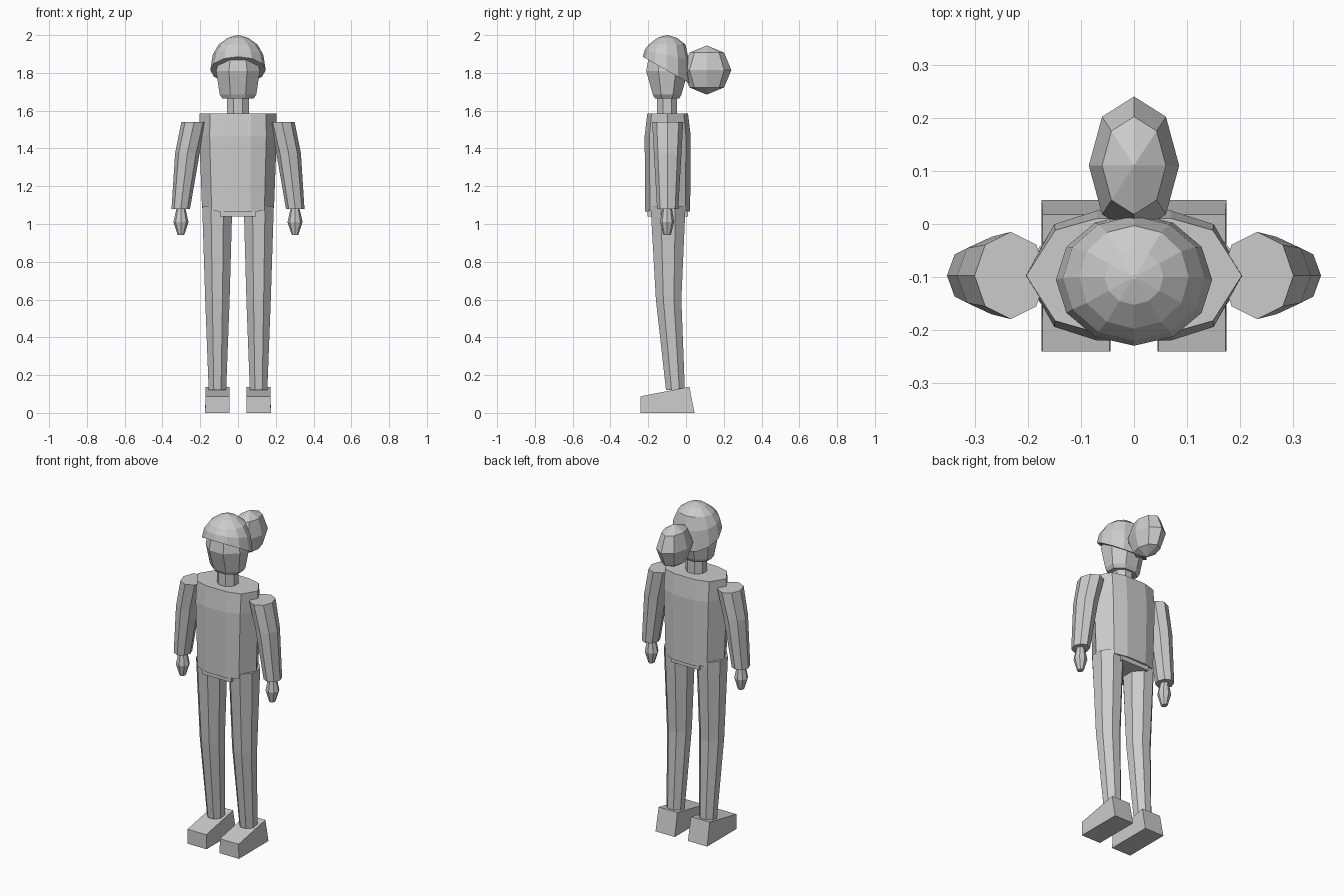
import bpy, bmesh, math
from mathutils import Matrix

if "Cube" in bpy.data.objects:
    bpy.data.objects.remove(bpy.data.objects["Cube"], do_unlink=True)

grey = bpy.data.materials.new("light_grey")
grey.use_nodes = True
grey.diffuse_color = (0.6, 0.6, 0.6, 1)
grey.node_tree.nodes["Principled BSDF"].inputs["Base Color"].default_value = (0.6, 0.6, 0.6, 1)

MID = -0.1  # body centre line in y


def finish(name, bm):
    bmesh.ops.recalc_face_normals(bm, faces=bm.faces)
    mesh = bpy.data.meshes.new(name)
    bm.to_mesh(mesh)
    bm.free()
    mesh.materials.append(grey)
    obj = bpy.data.objects.new(name, mesh)
    bpy.context.collection.objects.link(obj)
    return obj


def loft(name, rings, side=1):
    """Skin equal-length rings of points and cap both ends."""
    bm = bmesh.new()
    rows = [[bm.verts.new((side * x, y, z)) for x, y, z in ring] for ring in rings]
    n = len(rows[0])
    for a, b in zip(rows, rows[1:]):
        for i in range(n):
            j = (i + 1) % n
            bm.faces.new((a[i], a[j], b[j], b[i]))
    bm.faces.new(rows[0])
    bm.faces.new(rows[-1])
    return finish(name, bm)


def ring(z, cx, cy, rx, ry, count=8, turn=0.0):
    angles = [math.tau * (i + turn) / count for i in range(count)]
    return [(cx + rx * math.cos(a), cy + ry * math.sin(a), z) for a in angles]


def box_ring(z, x0, x1, y0, y1, z_back=None):
    zb = z if z_back is None else z_back
    return [(x0, y0, z), (x1, y0, z), (x1, y1, zb), (x0, y1, zb)]


# Torso: lens-shaped section, chest slightly fuller than the shoulders
def lens(z, sx, sy, drop=0.0):
    quarter = [(0.205, 0), (0.15, 0.087), (0.07, 0.11)]
    outline = (quarter + [(-x, y) for x, y in reversed(quarter)]
               + [(-x, -y) for x, y in quarter[1:]] + [(x, -y) for x, y in quarter[:0:-1]])
    return [(x * sx, MID + 0.003 + y * sy, z - drop * abs(y) / 0.11) for x, y in outline]


loft("torso", [lens(1.085, 0.93, 1.08, 0.02), lens(1.465, 1, 1.11), lens(1.585, 0.99, 0.98)])
loft("hips", [box_ring(1.04, -0.095, 0.095, -0.205, 0.01),
              box_ring(1.12, -0.095, 0.095, -0.205, 0.01)])

# Neck and head
loft("neck", [ring(1.56, 0, MID, 0.062, 0.058, turn=0.5), ring(1.70, 0, MID, 0.062, 0.058, turn=0.5)])
loft("head", [ring(1.665, 0, MID, 0.09, 0.07, turn=0.5),
              ring(1.685, 0, MID, 0.105, 0.082, turn=0.5),
              ring(1.81, 0, MID, 0.125, 0.12, turn=0.5),
              ring(1.91, 0, MID, 0.1, 0.1, turn=0.5),
              ring(1.95, 0, MID, 0.05, 0.05, turn=0.5)])

# Hair cap: dome whose rim slopes down toward the back
rim = [(x, y, 1.815 - 0.57 * (y + 0.105)) for x, y, z in ring(0, 0, -0.105, 0.147, 0.124, 12)]
middle = [(x, y, 1.895 - 0.22 * (y + 0.1)) for x, y, z in ring(0, 0, -0.102, 0.134, 0.117, 12)]
loft("hair_cap", [rim, middle, ring(1.95, 0, MID, 0.103, 0.097, 12),
                  ring(1.985, 0, MID, 0.055, 0.052, 12), ring(2.0, 0, MID, 0.004, 0.004, 12)])

# Hair bun
bm = bmesh.new()
bmesh.ops.create_uvsphere(bm, u_segments=8, v_segments=4, radius=1,
                          matrix=Matrix.Translation((0, 0.11, 1.815)) @ Matrix.Diagonal((0.085, 0.13, 0.13, 1)))
finish("hair_bun", bm)

# Limbs, one set per side
for label, s in (("left", 1), ("right", -1)):
    loft(label + "_arm", [ring(1.08, 0.303, -0.097, 0.049, 0.056),
                          ring(1.375, 0.268, -0.097, 0.065, 0.073),
                          ring(1.54, 0.232, -0.097, 0.068, 0.082)], s)
    loft(label + "_hand", [ring(0.942, 0.302, MID, 0.017, 0.02),
                           ring(1.01, 0.302, MID, 0.04, 0.037),
                           ring(1.08, 0.302, MID, 0.024, 0.026)], s)
    loft(label + "_leg", [ring(0.12, 0.109, -0.056, 0.05, 0.054, turn=0.5),
                          ring(0.6, 0.109, -0.092, 0.07, 0.073, turn=0.5),
                          ring(1.095, 0.11, -0.095, 0.086, 0.1, turn=0.5)], s)
    loft(label + "_foot", [box_ring(0, 0.044, 0.174, -0.24, 0.045),
                           box_ring(0.088, 0.046, 0.172, -0.24, 0.018, 0.138)], s)
